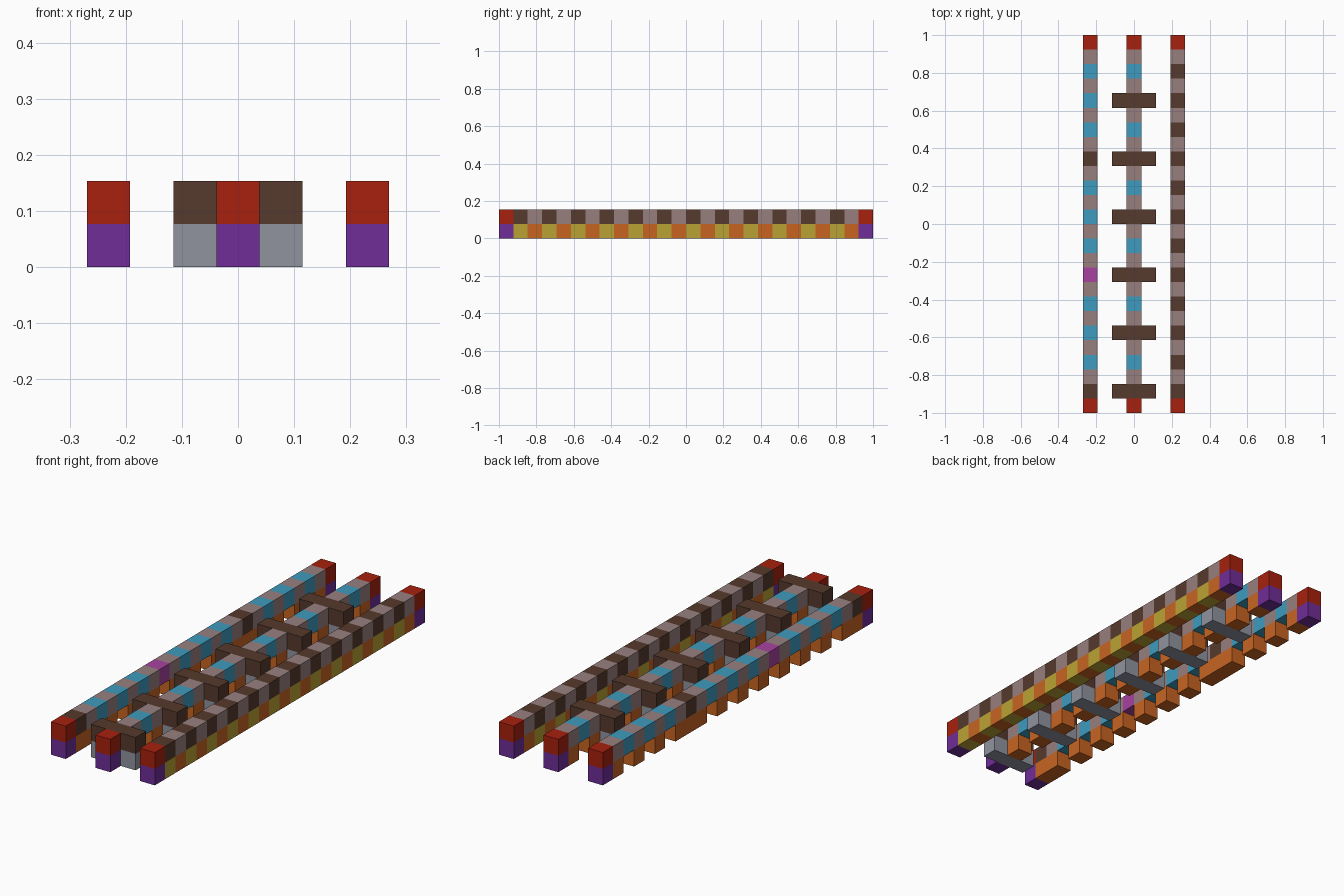
import bpy
import bmesh
from mathutils import Vector

cube = bpy.data.objects.get("Cube")
if cube:
    bpy.data.objects.remove(cube, do_unlink=True)

LENGTH = 26                 # cells along y
CELL = 2 / LENGTH


def material(name, rgb):
    """Flat material from 8-bit sRGB values."""
    linear = [((c / 255 + 0.055) / 1.055) ** 2.4 for c in rgb] + [1]
    mat = bpy.data.materials.new(name)
    mat.use_nodes = True
    mat.diffuse_color = linear
    mat.node_tree.nodes["Principled BSDF"].inputs["Base Color"].default_value = linear
    return mat


PALETTE = {
    "red": (168, 33, 14),
    "purple": (112, 45, 152),
    "mauve": (152, 127, 127),
    "brown": (86, 58, 45),
    "blue": (62, 155, 190),
    "magenta": (168, 66, 160),
    "orange": (200, 100, 33),
    "yellow": (186, 162, 52),
    "grey": (144, 148, 159),
}
NAMES = list(PALETTE)
MATERIALS = [material(name, rgb) for name, rgb in PALETTE.items()]


# Each beam is two layers of cells: (x, y, layer) -> colour
def beam(x, odd_cell):
    """odd_cell(y) gives the (lower, upper) colours of an odd cell."""
    cells = {}
    for y in range(LENGTH):
        if y in (0, LENGTH - 1):
            pair = ("purple", "red")
        elif y % 2 == 0:
            pair = ("orange", "mauve")
        else:
            pair = odd_cell(y)
        for layer, colour in enumerate(pair):
            if colour:
                cells[x, y, layer] = colour
    return cells


def right_cell(y):
    if y in (1, 17):
        return "orange", "brown"
    return None, "magenta" if y == 9 else "blue"


def centre_cell(y):
    return ("grey", "brown") if y % 4 == 1 else (None, "blue")


parts = {
    "left_beam": beam(3, lambda y: ("yellow", "brown")),
    "centre_beam": beam(0, centre_cell),
    "right_beam": beam(-3, right_cell),
}

# Crossbar stubs either side of the centre beam
for number, y in enumerate(range(1, LENGTH - 1, 4), 1):
    parts[f"crossbar_{number}"] = {
        (x, y, layer): colour
        for x in (-1, 1) for layer, colour in enumerate(("grey", "brown"))}

solid = {cell for cells in parts.values() for cell in cells}


def build(name, cells):
    """Make the outer skin of a part, one quad per exposed cell side."""
    bm = bmesh.new()
    for cell, colour in cells.items():
        centre = Vector((cell[0], cell[1] - (LENGTH - 1) / 2, cell[2] + 0.5))
        for axis in range(3):
            for sign in (-1, 1):
                neighbour = list(cell)
                neighbour[axis] += sign
                if tuple(neighbour) in solid:
                    continue
                n, u, v = Vector(), Vector(), Vector()
                n[axis] = sign / 2
                u[(axis + 1) % 3] = sign / 2
                v[(axis + 2) % 3] = 1 / 2
                corners = (n - u - v, n + u - v, n + u + v, n - u + v)
                face = bm.faces.new(
                    [bm.verts.new((centre + c) * CELL) for c in corners])
                face.material_index = NAMES.index(colour)
    bmesh.ops.remove_doubles(bm, verts=bm.verts, dist=CELL / 100)
    mesh = bpy.data.meshes.new(name)
    bm.to_mesh(mesh)
    bm.free()
    for mat in MATERIALS:
        mesh.materials.append(mat)
    bpy.context.collection.objects.link(bpy.data.objects.new(name, mesh))


for part_name, part_cells in parts.items():
    build(part_name, part_cells)
